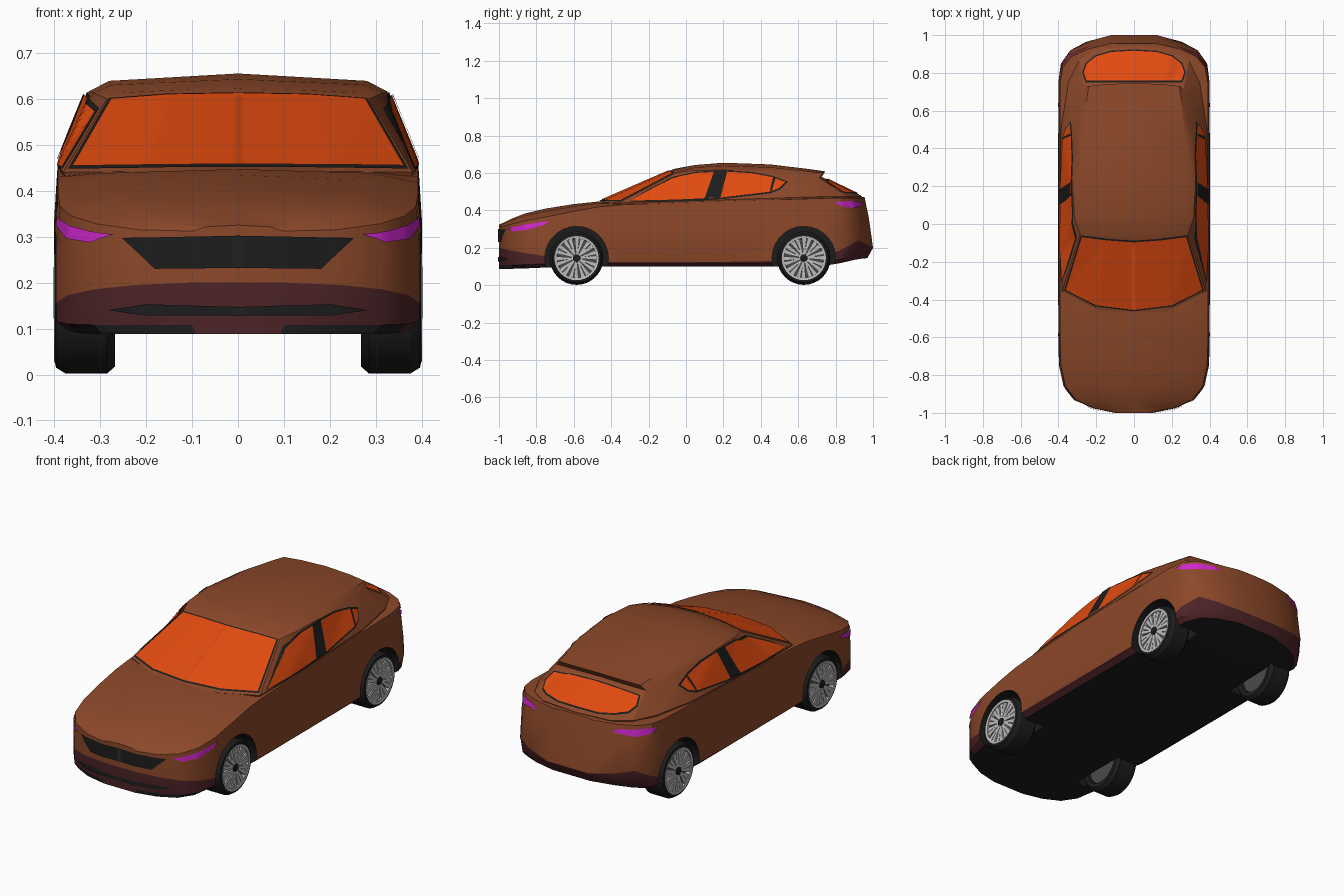
import bpy, bmesh, math
from mathutils import Vector
from mathutils.bvhtree import BVHTree

if "Cube" in bpy.data.objects:
    bpy.data.objects.remove(bpy.data.objects["Cube"])


def material(name, r, g, b):
    m = bpy.data.materials.new(name)
    m.diffuse_color = (r, g, b, 1)
    m.use_nodes = True
    m.node_tree.nodes["Principled BSDF"].inputs["Base Color"].default_value = m.diffuse_color
    return m


PAINT = material("brown paint", .26, .065, .022)
TRIM = material("maroon trim", .075, .017, .02)
BLACK = material("black", .012, .012, .012)
GLASS = material("orange glass", .76, .07, .005)
LIGHT = material("magenta lamp", .62, .02, .6)
SILVER = material("silver", .5, .5, .5)
GREY = material("dark grey", .07, .07, .07)


def make(name, verts, faces, mats, idx=None, angle=30):
    me = bpy.data.meshes.new(name)
    me.from_pydata(verts, [], faces)
    for m in mats:
        me.materials.append(m)
    if idx:
        me.polygons.foreach_set("material_index", idx)
    bm = bmesh.new()
    bm.from_mesh(me)
    bmesh.ops.recalc_face_normals(bm, faces=bm.faces[:])
    bm.to_mesh(me)
    bm.free()
    me.shade_smooth()
    me.set_sharp_from_angle(angle=math.radians(angle))
    ob = bpy.data.objects.new(name, me)
    bpy.context.collection.objects.link(ob)
    return ob


def interp(pts, v):
    if v <= pts[0][0]:
        return pts[0][1]
    for (a, fa), (b, fb) in zip(pts, pts[1:]):
        if v <= b:
            return fa + (fb - fa) * (v - a) / (b - a)
    return pts[-1][1]


# Lower body: stations of y, half width, bottom, trim top, shoulder, centre height
STATIONS = [
    (-1.0, .10, .088, .200, .312, .325), (-.975, .22, .088, .195, .315, .335),
    (-.93, .315, .088, .185, .328, .357), (-.86, .37, .09, .172, .345, .384),
    (-.75, .395, .095, .155, .365, .410), (-.6, .40, .10, .14, .395, .434),
    (-.475, .40, .10, .125, .418, .447), (-.35, .40, .10, .125, .43, .448),
    (-.1, .40, .10, .125, .44, .45), (.2, .40, .10, .125, .45, .455),
    (.5, .40, .10, .13, .458, .463), (.75, .40, .105, .15, .465, .47),
    (.85, .385, .12, .20, .467, .472), (.92, .335, .135, .24, .467, .472),
    (.965, .25, .142, .22, .467, .472), (1.0, .12, .145, .20, .467, .472)]
LEAN = [(.14, .89), (.2, 1), (.25, 1), (.47, .85)]   # tail slant by height
verts, faces, idx = [], [], []
for y, w, zb, zt, ze, zc in STATIONS:
    half = [(0, zb), (w * .93, zb), (w, zb + .02), (w * 1.005, zt), (w, zt + .6 * (ze - zt)),
            (w * .98, ze), (w * .72, ze + .7 * (zc - ze)), (0, zc)]
    for x, z in half + [(-x, z) for x, z in half[-2:0:-1]]:
        verts.append((x, .7 + (y - .7) * interp(LEAN, z) if y > .7 else y, z))
N = 14
for s in range(len(STATIONS) - 1):
    for j in range(N):
        k = (j + 1) % N
        faces.append((s * N + j, s * N + k, s * N + N + k, s * N + N + j))
        row = min(j, N - 1 - j)
        dark = row == 0 or (row == 1 and STATIONS[s][0] < -.87)
        idx.append(2 if dark else 1 if row < 3 else 0)
for o in (0, (len(STATIONS) - 1) * N):               # nose and tail caps
    faces.append((o, o + 1, o + 2, o + 12, o + 13))
    faces += [(o + j, o + j + 1, o + 13 - j, o + 14 - j) for j in range(2, 6)]
    faces.append((o + 6, o + 7, o + 8))
    idx += [1, 1, 0, 0, 0, 0]
BODY_MATS = [PAINT, TRIM, BLACK]
body = make("car_body", verts, faces, BODY_MATS, idx)

# Cabin: half rings from front centre to rear centre (belt, rail, roof edge)
BELT = [(0, -.475, .443), (.2, -.45, .442), (.38, -.358, .44), (.39, -.15, .45), (.39, .2, .457),
        (.387, .5, .467), (.348, .75, .475), (.29, .865, .475), (.2, .925, .475), (0, .943, .475)]
RAIL = [(0, -.09, .61), (.15, -.08, .607), (.285, -.055, .6), (.315, .03, .613), (.325, .2, .616),
        (.315, .45, .603), (.28, .68, .578), (.262, .715, .572), (.15, .722, .576), (0, .725, .58)]
ROOF = [(0, -.065, .622), (.14, -.055, .619), (.26, -.03, .613), (.275, .05, .63), (.28, .2, .639),
        (.27, .45, .631), (.25, .66, .608), (.24, .73, .6), (.14, .741, .605), (0, .745, .609)]
FOOT = [(x * .93, y * .95, .38) for x, y, z in BELT]


def ring(half):
    return half + [(-x, y, z) for x, y, z in half[-2:0:-1]]


verts = [p for r in (FOOT, BELT, RAIL, ROOF) for p in ring(r)]
M = 18
faces = [(r * M + i, r * M + (i + 1) % M, r * M + M + (i + 1) % M, r * M + M + i)
         for r in range(3) for i in range(M)]
faces.append(tuple(range(M)))
c, t = len(verts), 3 * M                             # crowned roof centre line
verts += [(0, .05, .643), (0, .2, .655), (0, .45, .646), (0, .66, .621)]
for m in (lambda i: t + i, lambda i: t + (M - i) % M):
    faces += [(m(i + 3), m(i + 4), c + i + 1, c + i) for i in range(3)]
    faces += [(m(0), m(1), c), (m(1), m(2), c), (m(2), m(3), c)]
    faces += [(m(6), m(7), c + 3), (m(7), m(8), c + 3), (m(8), m(9), c + 3)]
cabin = make("cabin", verts, faces, BODY_MATS)

# Wheel wells
AXLES = {"front": -.585, "rear": .63}
HUB = .145
verts, faces = [], []
for y in AXLES.values():
    for s in (-1, 1):
        o = len(verts)
        for x in (.245 * s, .5 * s):
            verts += [(x, y + .17 * math.cos(a * math.tau / 28), HUB + .17 * math.sin(a * math.tau / 28))
                      for a in range(28)]
        faces += [(o + a, o + (a + 1) % 28, o + 28 + (a + 1) % 28, o + 28 + a) for a in range(28)]
        faces += [tuple(range(o, o + 28)), tuple(range(o + 28, o + 56))]
wells = make("wheel_wells", verts, faces, BODY_MATS, [2] * len(faces))

# Join cabin to body, cut wells
for ob, op in ((cabin, 'UNION'), (wells, 'DIFFERENCE')):
    mod = body.modifiers.new(op.lower(), 'BOOLEAN')
    mod.object, mod.operation, mod.solver = ob, op, 'EXACT'
dg = bpy.context.evaluated_depsgraph_get()
done = bpy.data.meshes.new_from_object(body.evaluated_get(dg))
body.modifiers.clear()
body.data = done
for ob in (cabin, wells):
    bpy.data.objects.remove(ob)
done.shade_smooth()
done.set_sharp_from_angle(angle=math.radians(28))
bm = bmesh.new()
bm.from_mesh(done)
tree = BVHTree.FromBMesh(bm)
bm.free()


def outset(poly, d):
    p = [Vector(v) for v in poly]
    n = len(p)
    turn = 1 if sum(p[i - 1].cross(p[i]) for i in range(n)) > 0 else -1
    out = []
    for i in range(n):
        e, f = (p[i] - p[i - 1]).normalized(), (p[(i + 1) % n] - p[i]).normalized()
        m = Vector((e.y + f.y, -e.x - f.x)) * turn
        out.append(p[i] + m * (2 * d / max(m.dot(m), 1)))
    return out


def plate(name, poly, view, mat, lift, side=1):
    """Thin panel: outline drawn in a view and laid on the body surface."""
    put, ray = {'x': (lambda a, b: (2 * side, a, b), Vector((-side, 0, 0))),
                'y': (lambda a, b: (a, -2, b), Vector((0, 1, 0))),
                'z': (lambda a, b: (a, b, 2), Vector((0, 0, -1)))}[view]
    bm = bmesh.new()
    bm.faces.new([bm.verts.new((a, b, 0)) for a, b in poly])
    bmesh.ops.triangulate(bm, faces=bm.faces[:])
    for ax in (0, 1):
        lo, hi = min(p[ax] for p in poly), max(p[ax] for p in poly)
        steps = int((hi - lo) / .016) + 1
        for k in range(1, steps):
            co, no = Vector(), Vector()
            co[ax], no[ax] = lo + (hi - lo) * k / steps, 1
            bmesh.ops.bisect_plane(bm, geom=bm.verts[:] + bm.edges[:] + bm.faces[:], plane_co=co, plane_no=no)
    for v in bm.verts[:]:
        hit, no, _, _ = tree.ray_cast(Vector(put(v.co.x, v.co.y)), ray)
        if hit is None:
            bm.verts.remove(v)
        else:
            v.co = hit + (no if no.dot(ray) < 0 else -no) * lift
    bm.normal_update()
    for f in bm.faces:
        if f.normal.dot(ray) > 0:
            f.normal_flip()
        f.smooth = True
    me = bpy.data.meshes.new(name)
    bm.to_mesh(me)
    bm.free()
    me.materials.append(mat)
    bpy.context.collection.objects.link(bpy.data.objects.new(name, me))


def window(name, poly, view, side=1):
    plate(name + "_seal", outset(poly, .008), view, BLACK, .003, side)
    plate(name, poly, view, GLASS, .006, side)


def both(half):
    return half + [(-a, b) for a, b in reversed(half) if a > 0]


# Windscreen and rear window
window("windscreen", both([(0, -.453), (.2, -.428), (.36, -.347), (.275, -.067), (.14, -.085), (0, -.095)]), 'z')
window("rear_window", both([(0, .915), (.12, .908), (.2, .885), (.25, .845), (.265, .80), (.25, .757)]), 'z')

# Side windows, pillars and lamps
SIDE = [(-.30, .448), (-.2, .503), (-.07, .57), (.05, .598), (.2, .606), (.35, .597), (.46, .576),
        (.53, .549), (.5, .518), (.45, .498), (.2, .468), (0, .458)]
for s, tag in ((-1, "left"), (1, "right")):
    window("side_window_" + tag, SIDE, 'x', s)
    plate("door_pillar_" + tag, [(.1, .463), (.185, .467), (.22, .607), (.15, .605)], 'x', BLACK, .009, s)
    plate("rear_pillar_" + tag, [(.447, .498), (.46, .503), (.478, .57), (.465, .574)], 'x', BLACK, .009, s)
    plate("headlamp_" + tag, [(-.925, .287), (-.95, .305), (-.84, .328), (-.73, .343), (-.76, .32), (-.85, .296)],
          'x', LIGHT, .005, s)
    plate("tail_lamp_" + tag, [(.79, .443), (.86, .45), (.93, .445), (.94, .425), (.9, .412), (.84, .418)],
          'x', LIGHT, .005, s)

# Front grilles
plate("upper_grille", both([(0, .302), (.25, .297), (.18, .23), (0, .232)]), 'y', BLACK, .005)
plate("lower_grille", both([(0, .147), (.2, .153), (.28, .14), (.2, .128), (0, .128)]), 'y', BLACK, .005)


# Wheels: turned tyre and rim, spokes, hub
def turned(name, prof, y, s, mat, n=32):
    vs = [(s * x, y + r * math.cos(k * math.tau / n), HUB + r * math.sin(k * math.tau / n))
          for k in range(n) for x, r in prof]
    p = len(prof)
    fs = [(k * p + j, k * p + j + 1, (k + 1) % n * p + j + 1, (k + 1) % n * p + j)
          for k in range(n) for j in range(p - 1)]
    return make(name, vs, fs, [mat])


for tag, y in AXLES.items():
    for s, lr in ((-1, "left"), (1, "right")):
        n = f"_{tag}_{lr}"
        turned("tyre" + n, [(.285, .1), (.27, .105), (.268, .128), (.285, .143), (.375, .143), (.396, .13),
                            (.399, .116), (.37, .112)], y, s, BLACK)
        turned("rim" + n, [(.37, .118), (.4, .118), (.398, .106), (.37, .104)], y, s, SILVER)
        turned("wheel_back" + n, [(.374, .001), (.374, .106), (.29, .108), (.29, .001)], y, s, GREY)
        turned("hub" + n, [(.37, .022), (.4, .02), (.402, .001)], y, s, BLACK, 12)
        vs, fs = [], []
        for k in range(20):
            a = (k + (.07 if k % 2 else -.07) * -1) * math.tau / 20
            o = len(vs)
            for x in (.375, .394):
                for r, h in ((.015, .003), (.108, .0125), (.108, -.0125), (.015, -.003)):
                    vs.append((s * x, y + r * math.cos(a) - h * math.sin(a), HUB + r * math.sin(a) + h * math.cos(a)))
            fs.append((o + 4, o + 5, o + 6, o + 7))
            fs += [(o + i, o + (i + 1) % 4, o + 4 + (i + 1) % 4, o + 4 + i) for i in range(4)]
        make("spokes" + n, vs, fs, [SILVER])
